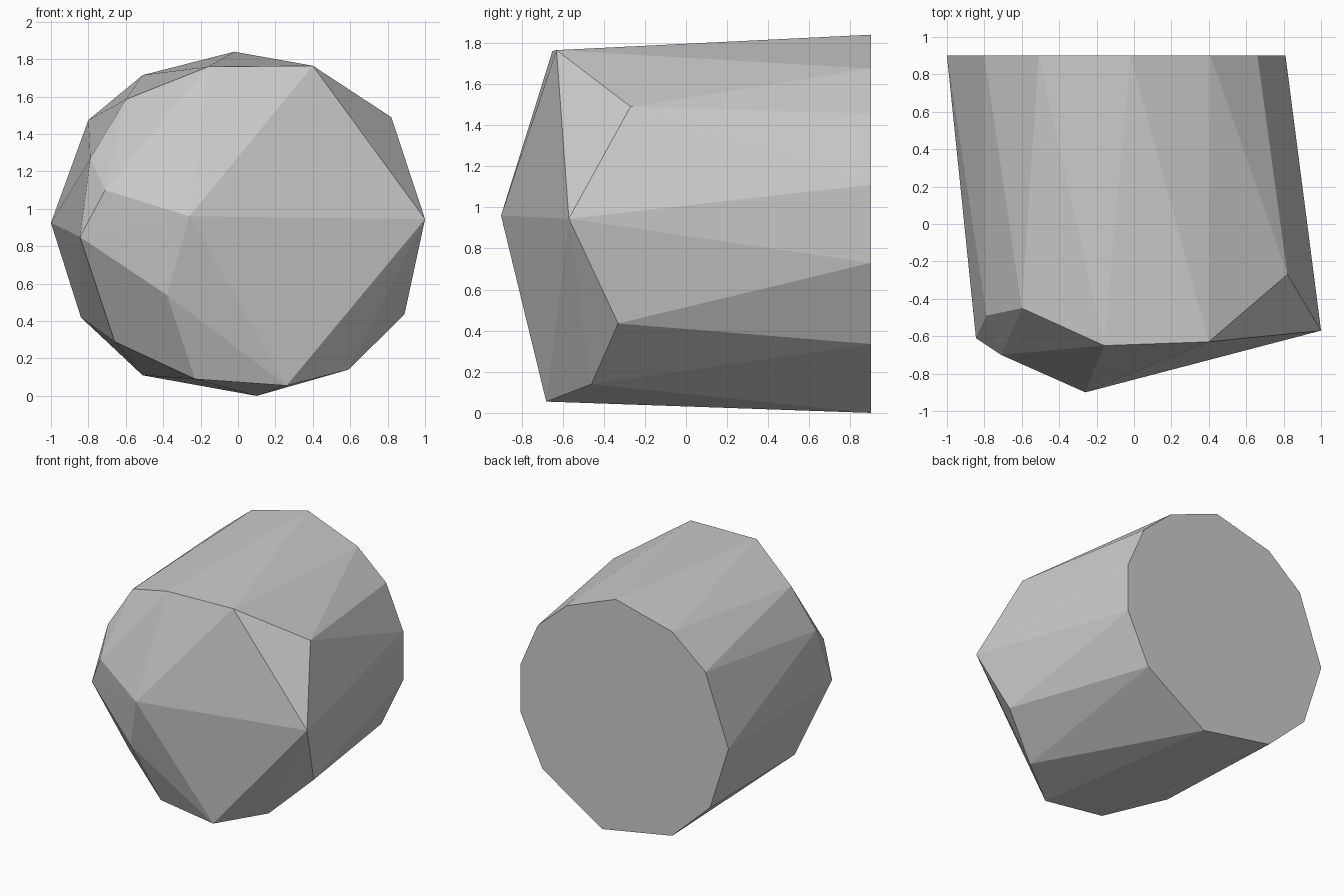
import bpy
import bmesh

cube = bpy.data.objects.get("Cube")
if cube:
    bpy.data.objects.remove(cube, do_unlink=True)

# Flat cut end: twelve-sided outline (x, z)
BACK_Y = 0.9
back_outline = [(-1, .925), (-.8, 1.475), (-.51, 1.715), (-.02, 1.84),
                (.41, 1.675), (.66, 1.455), (.81, 1.11), (.81, .73),
                (.62, .335), (.1, 0), (-.51, .11), (-.84, .42)]

# Shoulder ring and blunt tip (x, y, z)
shoulder = [(.4, -.63, 1.765), (.82, -.27, 1.49), (1, -.57, .945),
            (.89, -.33, .435), (.59, -.46, .14), (.26, -.68, .055),
            (-.23, -.63, .09), (-.66, -.41, .29), (-.845, -.61, .85),
            (-.79, -.49, 1.27), (-.6, -.45, 1.585), (-.16, -.65, 1.76)]
tip = [(-.26, -.9, .96), (-.71, -.7, 1.1), (-.38, -.79, .54)]

# One grey stone colour
stone = bpy.data.materials.new("stone grey")
stone.use_nodes = True
grey = (.6, .6, .6, 1)
stone.diffuse_color = grey
stone.node_tree.nodes["Principled BSDF"].inputs["Base Color"].default_value = grey

# Convex faceted boulder wrapped around the points
bm = bmesh.new()
for co in [(x, BACK_Y, z) for x, z in back_outline] + shoulder + tip:
    bm.verts.new(co)
hull = bmesh.ops.convex_hull(bm, input=bm.verts[:])
loose = [g for g in hull["geom_interior"] if isinstance(g, bmesh.types.BMVert)]
bmesh.ops.delete(bm, geom=loose, context='VERTS')
bmesh.ops.dissolve_limit(bm, angle_limit=.01, verts=bm.verts[:], edges=bm.edges[:])
bmesh.ops.recalc_face_normals(bm, faces=bm.faces[:])

mesh = bpy.data.meshes.new("faceted_rock")
bm.to_mesh(mesh)
bm.free()
mesh.materials.append(stone)
rock = bpy.data.objects.new("faceted_rock", mesh)
bpy.context.collection.objects.link(rock)
